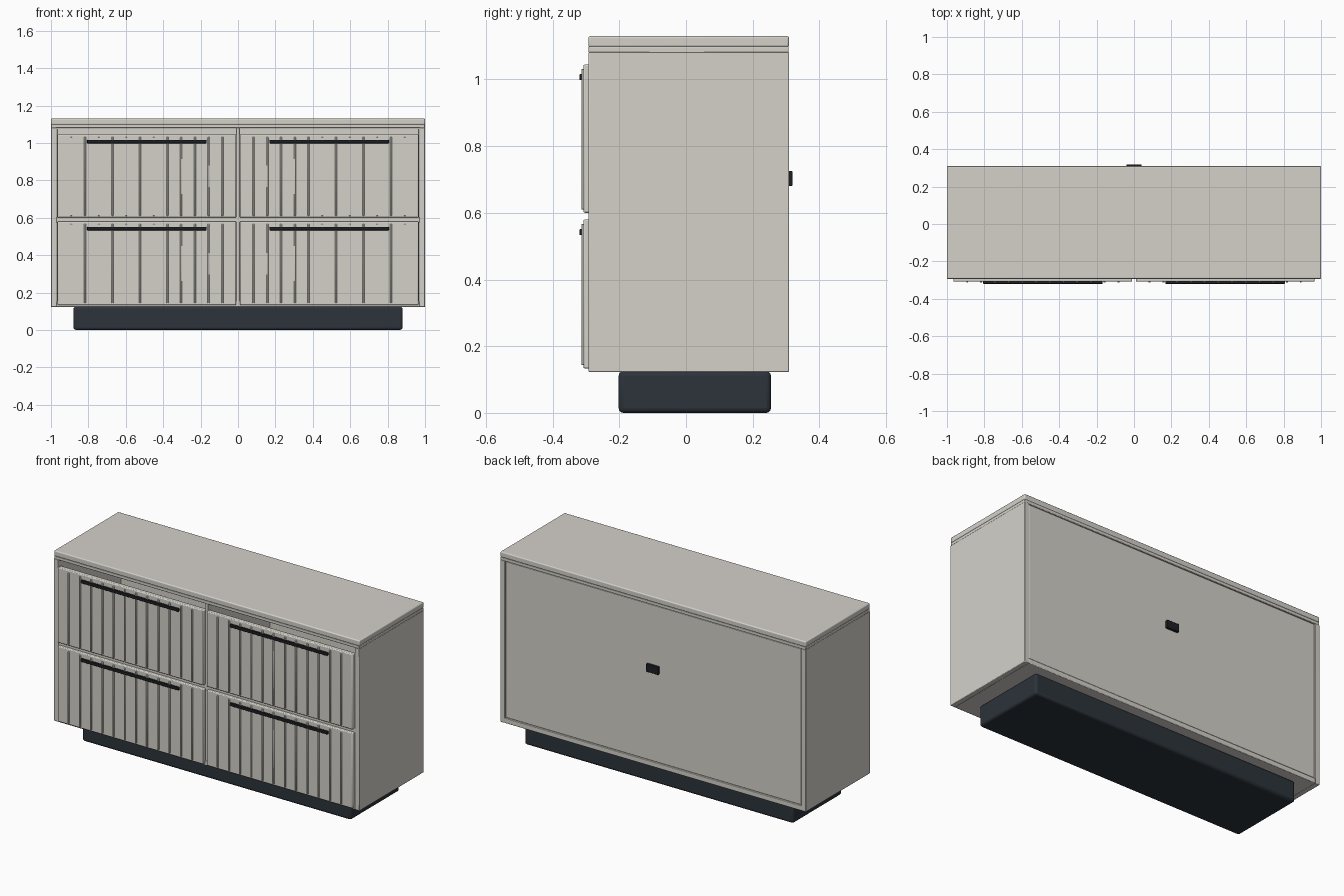
import bpy

if "Cube" in bpy.data.objects:
    bpy.data.objects.remove(bpy.data.objects["Cube"])


def material(name, rgb):
    m = bpy.data.materials.new(name)
    m.diffuse_color = (*rgb, 1)
    m.use_nodes = True
    m.node_tree.nodes["Principled BSDF"].inputs["Base Color"].default_value = m.diffuse_color
    return m


BODY = material("warm_grey", (0.66, 0.64, 0.59))
BASE = material("dark_slate", (0.025, 0.033, 0.042))
METAL = material("black_metal", (0.012, 0.014, 0.017))


def box(name, x, y, z, mat=BODY, bevel=0.003, segments=2):
    """Bevelled box from (min, max) ranges on each axis."""
    bpy.ops.mesh.primitive_cube_add(
        size=1, location=[(a + b) / 2 for a, b in (x, y, z)])
    ob = bpy.context.object
    ob.name = name
    ob.scale = [b - a for a, b in (x, y, z)]
    bpy.ops.object.transform_apply(location=False, rotation=False, scale=True)
    ob.data.materials.append(mat)
    if bevel:
        mod = ob.modifiers.new("bevel", 'BEVEL')
        mod.width, mod.segments = bevel, segments
        bpy.ops.object.shade_smooth_by_angle()
    return ob


FRONT, BACK = -0.293, 0.309

# Plinth
box("plinth", (-0.88, 0.88), (-0.202, 0.255), (0, 0.125), BASE, 0.014, 3)

# Open carcass: top, under-top, sides, bottom, divider, rail, inset back
box("top_slab", (-1, 1), (FRONT, BACK), (1.097, 1.13), bevel=0.006, segments=3)
box("under_top", (-0.999, 0.999), (FRONT + 0.001, BACK - 0.001), (1.08, 1.099))
for side, s in (("left", -1), ("right", 1)):
    box(side + "_side", sorted((s * 0.97, s)), (FRONT, BACK), (0.123, 1.082))
box("bottom_panel", (-0.972, 0.972), (FRONT, BACK), (0.123, 0.153))
box("centre_divider", (-0.01, 0.01), (FRONT + 0.002, 0.295), (0.15, 1.082))
box("middle_rail", (-0.972, 0.972), (FRONT + 0.002, -0.25), (0.575, 0.605))
box("back_panel", (-0.968, 0.968), (0.285, 0.304), (0.155, 1.078))
box("cable_port", (-0.04, 0.04), (0.30, 0.319), (0.68, 0.726), METAL)

# Four ribbed drawer fronts with bar handles
RIBS = 12
for col, cx in (("left", -0.4875), ("right", 0.4875)):
    for row, z0, z1 in (("lower", 0.133, 0.580), ("upper", 0.600, 1.045)):
        name = f"{row}_{col}_drawer"
        x0, x1 = cx - 0.4775, cx + 0.4775
        box(name + "_front", (x0, x1), (-0.308, -0.278), (z0, z1), bevel=0.005)
        for i in range(1, RIBS + 1):
            x = x0 + (x1 - x0) * i / (RIBS + 1)
            box(f"{name}_rib_{i}", (x - 0.005, x + 0.005), (-0.314, -0.305),
                (z0 + 0.010, z1 - 0.013), bevel=0.002, segments=1)
        hz = z1 - 0.038
        box(name + "_handle", (cx - 0.32 , cx + 0.32),
            (-0.320, -0.306), (hz - 0.009, hz + 0.009), METAL, 0.003)
